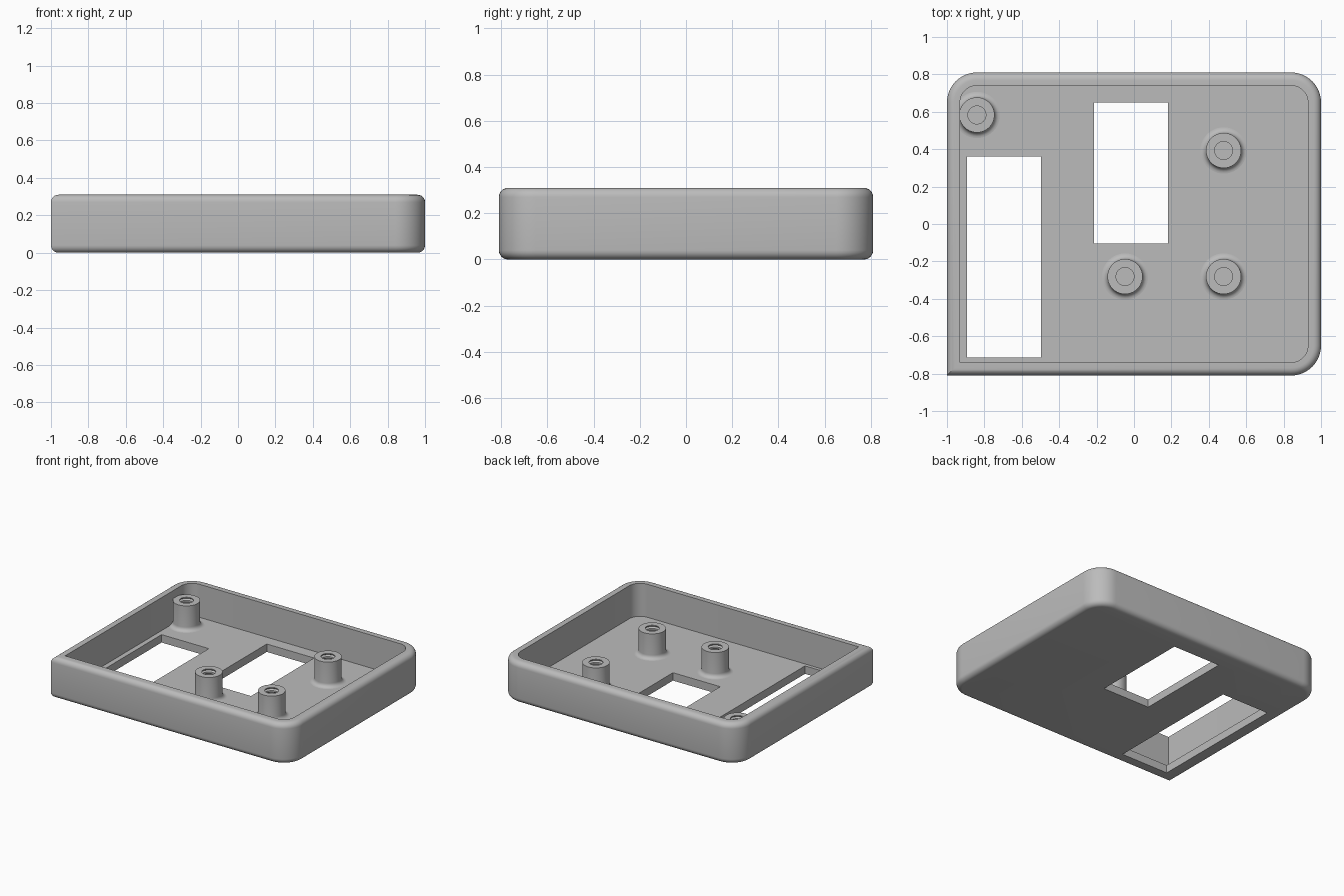
import bpy
import bmesh
from math import cos, sin, pi, radians

if "Cube" in bpy.data.objects:
    bpy.data.objects.remove(bpy.data.objects["Cube"], do_unlink=True)

HALF_X, HALF_Y, HEIGHT = 1.0, 0.81, 0.31
WALL, FLOOR, CORNER, FILLET = 0.07, 0.06, 0.16, 0.04
POST_TOP, POST_R, HOLE_R, FLARE = 0.25, 0.094, 0.048, 0.03

grey = bpy.data.materials.new("plain grey")
grey.use_nodes = True
grey.diffuse_color = (0.5, 0.5, 0.5, 1)
grey.node_tree.nodes["Principled BSDF"].inputs["Base Color"].default_value = (0.5, 0.5, 0.5, 1)


def finish(bm, name):
    bmesh.ops.recalc_face_normals(bm, faces=bm.faces)
    mesh = bpy.data.meshes.new(name)
    bm.to_mesh(mesh)
    bm.free()
    mesh.materials.append(grey)
    obj = bpy.data.objects.new(name, mesh)
    bpy.context.collection.objects.link(obj)
    return obj


def smooth(obj):
    bpy.ops.object.select_all(action="DESELECT")
    obj.select_set(True)
    bpy.context.view_layer.objects.active = obj
    bpy.ops.object.shade_smooth_by_angle(angle=radians(30))


def skin(bm, loops, cap_ends=True):
    """Bridge successive closed loops of points and cap both ends."""
    rings = [[bm.verts.new(p) for p in loop] for loop in loops]
    n = len(rings[0])
    for a, b in zip(rings, rings[1:]):
        for i in range(n):
            j = (i + 1) % n
            bm.faces.new((a[i], a[j], b[j], b[i]))
    if cap_ends:
        bm.faces.new(rings[0])
        bm.faces.new(rings[-1])


def outline(inset, z, steps=12):
    """Plan outline with three round corners and a square front right one."""
    r = CORNER - inset
    pts = [(-HALF_X + inset, -HALF_Y + inset, z)]
    for sx, sy, start in ((1, -1, -pi / 2), (1, 1, 0), (-1, 1, pi / 2)):
        cx, cy = sx * (HALF_X - CORNER), sy * (HALF_Y - CORNER)
        for k in range(steps + 1):
            a = start + k * pi / 2 / steps
            pts.append((cx + r * cos(a), cy + r * sin(a), z))
    return pts


# Tray: filleted outside, flat rim, straight inner wall, floor
arc = [k * pi / 12 for k in range(7)]
section = [(FILLET * (1 - sin(a)), FILLET * (1 - cos(a))) for a in arc]
section += [(FILLET * (1 - cos(a)), HEIGHT - FILLET * (1 - sin(a))) for a in arc]
section += [(WALL, HEIGHT), (WALL, FLOOR)]
bm = bmesh.new()
skin(bm, [outline(inset, z) for inset, z in section])
tray = finish(bm, "tray")

# Rectangular openings through the floor
openings = {
    "long_opening": (-0.893, -0.497, -0.714, 0.361),
    "middle_opening": (-0.214, 0.182, -0.104, 0.65),
}
for name, (x0, x1, y0, y1) in openings.items():
    bm = bmesh.new()
    skin(bm, [[(x0, y0, z), (x1, y0, z), (x1, y1, z), (x0, y1, z)] for z in (-0.1, 0.2)])
    cutter = finish(bm, name + "_cutter")
    cutter.hide_render = True
    cut = tray.modifiers.new(name, "BOOLEAN")
    cut.operation = "DIFFERENCE"
    cut.solver = "EXACT"
    cut.object = cutter
    bpy.context.view_layer.objects.active = tray
    bpy.ops.object.modifier_apply(modifier=name)
    bpy.data.objects.remove(cutter, do_unlink=True)
smooth(tray)

# Screw posts: flared foot, flat top, ribbed blind hole
profile = [(POST_R + FLARE * (1 - sin(a)), FLOOR + FLARE * (1 - cos(a))) for a in arc]
profile += [(POST_R, POST_TOP), (HOLE_R, POST_TOP)]
PITCH = 0.03
for k in range(6):
    z = POST_TOP - k * PITCH
    profile += [(HOLE_R, z - 0.006), (HOLE_R + 0.012, z - PITCH / 2), (HOLE_R, z - PITCH + 0.006)]
profile.append((HOLE_R, FLOOR + 0.002))

posts = {
    "back_right_post": (-0.84, 0.583),
    "back_left_post": (0.479, 0.393),
    "front_left_post": (0.479, -0.281),
    "front_middle_post": (-0.048, -0.281),
}
SIDES = 40
for name, (x, y) in posts.items():
    bm = bmesh.new()
    skin(bm, [[(x + r * cos(2 * pi * i / SIDES), y + r * sin(2 * pi * i / SIDES), z)
               for i in range(SIDES)] for r, z in profile])
    smooth(finish(bm, name))
